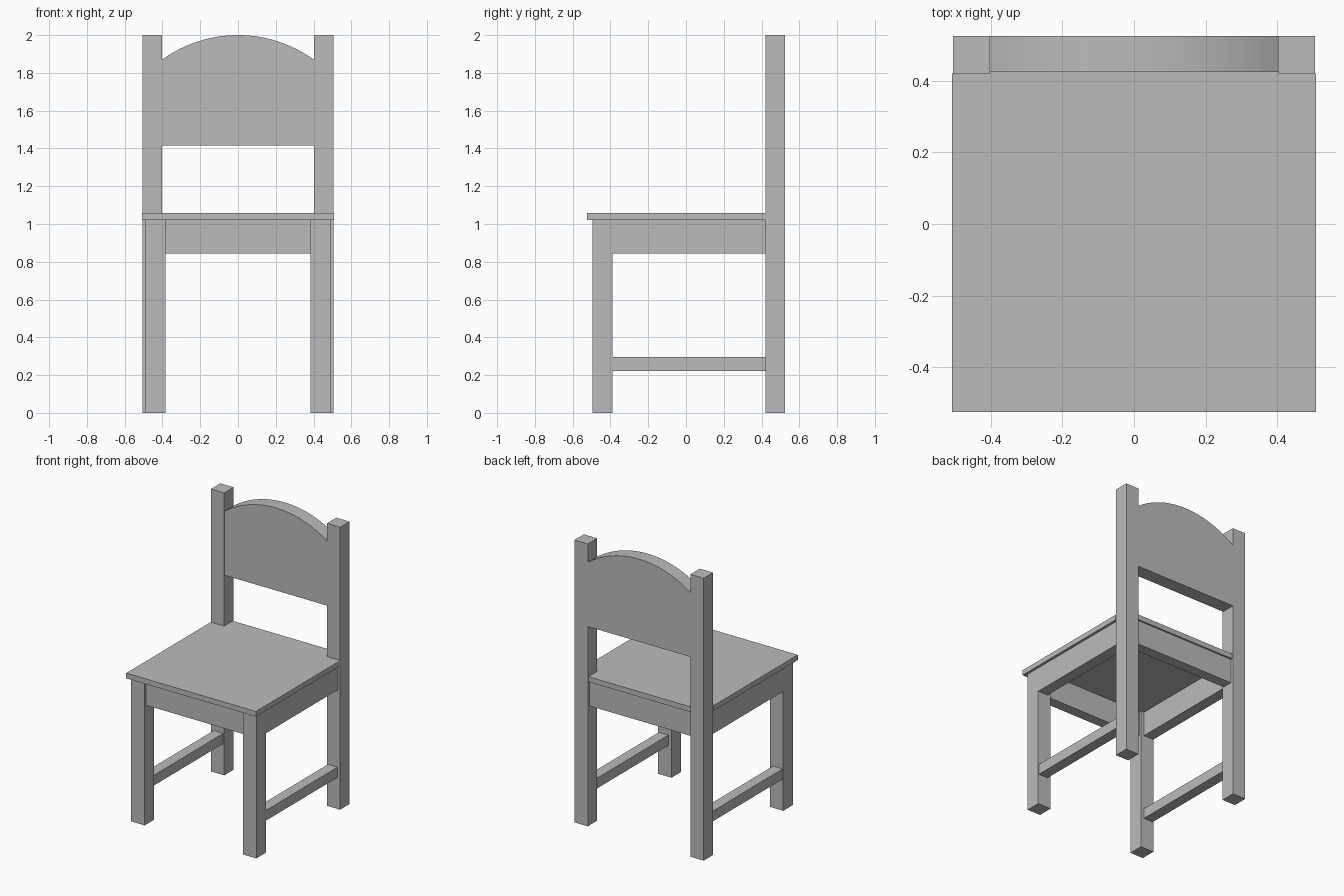
import bpy
import bmesh
import math

cube = bpy.data.objects.get("Cube")
if cube:
    bpy.data.objects.remove(cube, do_unlink=True)

GREY = (0.5, 0.5, 0.5, 1)
paint = bpy.data.materials.new("grey_paint")
paint.use_nodes = True
paint.diffuse_color = GREY
paint.node_tree.nodes["Principled BSDF"].inputs["Base Color"].default_value = GREY


def prism(name, outline, start, depth, axis):
    """Extrude a closed outline along z (outline in x, y) or y (outline in x, z)."""
    place = {"z": lambda a, b: (a, b, start), "y": lambda a, b: (a, start, b)}[axis]
    push = {"z": (0, 0, depth), "y": (0, depth, 0)}[axis]
    bm = bmesh.new()
    face = bm.faces.new([bm.verts.new(place(a, b)) for a, b in outline])
    grown = bmesh.ops.extrude_face_region(bm, geom=[face])["geom"]
    bmesh.ops.translate(bm, vec=push, verts=[v for v in grown if isinstance(v, bmesh.types.BMVert)])
    bmesh.ops.recalc_face_normals(bm, faces=bm.faces)
    mesh = bpy.data.meshes.new(name)
    bm.to_mesh(mesh)
    bm.free()
    mesh.materials.append(paint)
    obj = bpy.data.objects.new(name, mesh)
    bpy.context.collection.objects.link(obj)
    return obj


def box(name, x, y, z):
    outline = [(x[0], y[0]), (x[1], y[0]), (x[1], y[1]), (x[0], y[1])]
    return prism(name, outline, z[0], z[1] - z[0], "z")


def pair(name, x, y, z):
    """The same box on the left (+x) and right (-x)."""
    box("left_" + name, x, y, z)
    box("right_" + name, (-x[1], -x[0]), y, z)


POST_IN, POST_FRONT, BACK = 0.402, 0.42, 0.525
LEG_IN, LEG_OUT, LEG_BACK = 0.385, 0.49, -0.388
SEAT_LOW, SEAT_TOP, APRON_LOW = 1.02, 1.057, 0.845

# Legs and tall back posts
pair("front_leg", (LEG_IN, LEG_OUT), (-0.495, LEG_BACK), (0, SEAT_LOW))
pair("back_post", (POST_IN, 0.506), (POST_FRONT, BACK), (0, 2))

# Aprons under the seat and low side stretchers
pair("side_apron", (0.41, LEG_OUT), (LEG_BACK, POST_FRONT), (APRON_LOW, SEAT_LOW))
pair("side_stretcher", (0.41, 0.485), (LEG_BACK, POST_FRONT), (0.222, 0.295))
box("front_apron", (-LEG_IN, LEG_IN), (-0.48, -0.405), (APRON_LOW, SEAT_LOW))
box("back_apron", (-POST_IN, POST_IN), (0.43, 0.505), (APRON_LOW, SEAT_LOW))

# Seat board with a tongue that fits between the posts
half = [(0.508, -0.525), (0.508, POST_FRONT), (POST_IN, POST_FRONT), (POST_IN, 0.517)]
prism("seat", half + [(-x, y) for x, y in reversed(half)], SEAT_LOW, SEAT_TOP - SEAT_LOW, "z")

# Backrest with an arched top
rise = 0.13
radius = (POST_IN ** 2 + rise ** 2) / (2 * rise)
sweep = math.asin(POST_IN / radius)
steps = 24
arch = []
for i in range(steps + 1):
    angle = sweep * (1 - 2 * i / steps)
    arch.append((radius * math.sin(angle), 2 - radius + radius * math.cos(angle)))
outline = [(-POST_IN, 1.415), (POST_IN, 1.415)] + arch
backrest = prism("backrest", outline, 0.425, BACK - 0.425, "y")
bpy.ops.object.select_all(action="DESELECT")
backrest.select_set(True)
bpy.context.view_layer.objects.active = backrest
bpy.ops.object.shade_smooth_by_angle(angle=math.radians(30))
